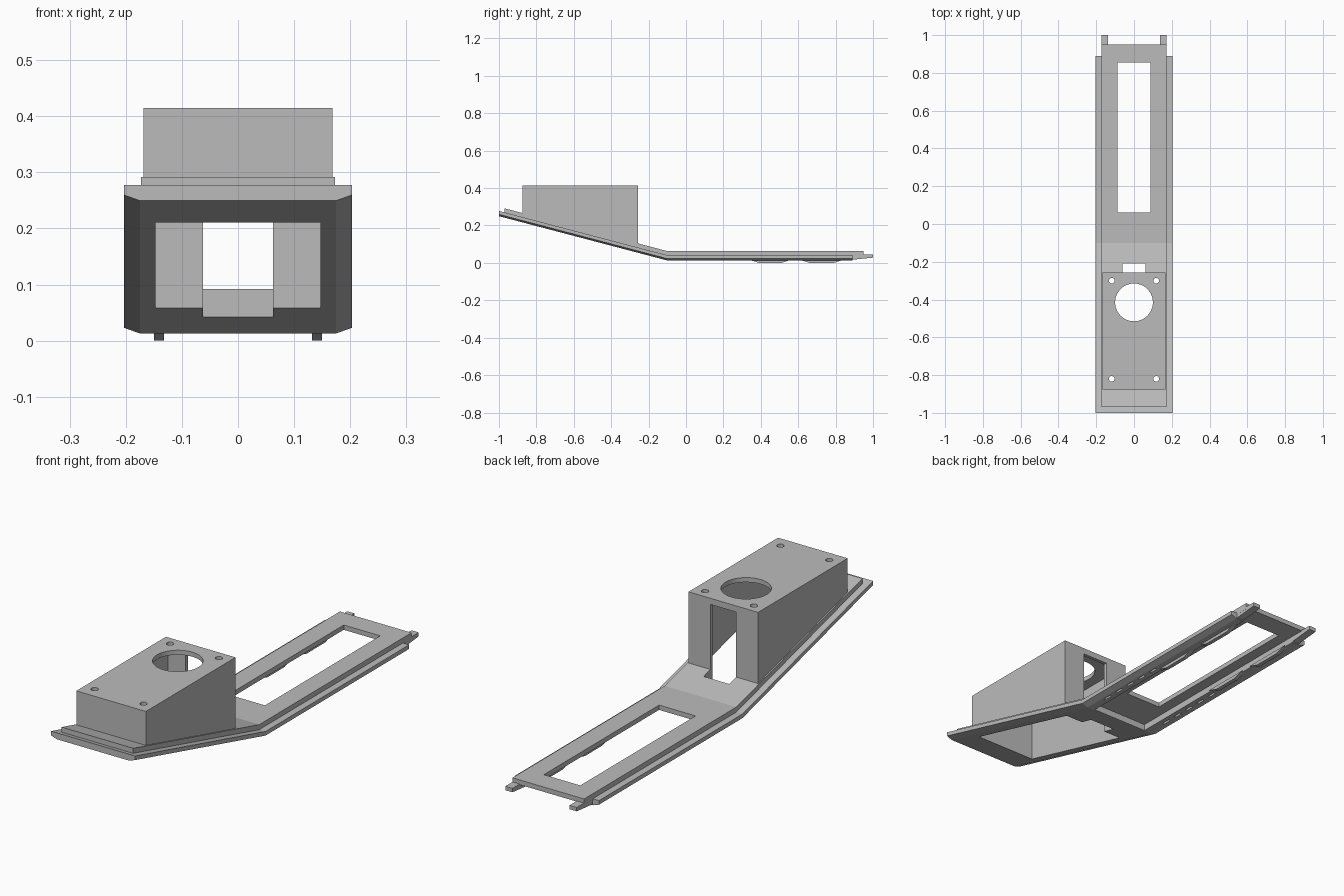
import bpy
import bmesh

cube = bpy.data.objects.get("Cube")
if cube:
    bpy.data.objects.remove(cube, do_unlink=True)

grey = bpy.data.materials.new("plain grey")
grey.use_nodes = True
colour = (0.5, 0.5, 0.5, 1)
grey.diffuse_color = colour
grey.node_tree.nodes["Principled BSDF"].inputs["Base Color"].default_value = colour

BEND = -0.1
SLOPE = 0.263


def rise(y):
    """Height gained by the sloping front half."""
    return max(0, BEND - y) * SLOPE


def finish(name, bm):
    bmesh.ops.recalc_face_normals(bm, faces=bm.faces)
    mesh = bpy.data.meshes.new(name)
    bm.to_mesh(mesh)
    bm.free()
    mesh.materials.append(grey)
    obj = bpy.data.objects.new(name, mesh)
    bpy.context.collection.objects.link(obj)
    return obj


def loft(name, sections):
    """Skin a list of closed cross-sections and cap both ends."""
    bm = bmesh.new()
    rings = [[bm.verts.new(p) for p in s] for s in sections]
    n = len(rings[0])
    for a, b in zip(rings, rings[1:]):
        for i in range(n):
            j = (i + 1) % n
            bm.faces.new((a[i], a[j], b[j], b[i]))
    bm.faces.new(rings[0])
    bm.faces.new(rings[-1])
    return finish(name, bm)


def bent_strip(name, section, stations):
    return loft(name, [[(x, y, z + rise(y)) for x, z in section] for y in stations])


def side_prism(name, profile, x0, x1):
    return loft(name, [[(x, y, z) for y, z in profile] for x in (x0, x1)])


def box(name, x0, x1, y0, y1, z0, z1):
    return side_prism(name, [(y0, z0), (y1, z0), (y1, z1), (y0, z1)], x0, x1)


def drill(x, y, radius, sides):
    bm = bmesh.new()
    bmesh.ops.create_cone(bm, cap_ends=True, segments=sides, radius1=radius,
                          radius2=radius, depth=0.1)
    bmesh.ops.translate(bm, verts=bm.verts, vec=(x, y, 0.41))
    return finish("drill", bm)


def combine(target, tool, operation):
    mod = target.modifiers.new("join", "BOOLEAN")
    mod.operation = operation
    mod.solver = "EXACT"
    mod.object = tool
    tool.hide_render = True
    bpy.context.view_layer.objects.active = target
    bpy.ops.object.modifier_apply(modifier=mod.name)
    bpy.data.objects.remove(tool, do_unlink=True)


# Bent flange with chamfered lower edges
W, C = 0.203, 0.175
body = bent_strip("bracket_body",
                  [(-W, 0.043), (-W, 0.025), (-C, 0.015),
                   (C, 0.015), (W, 0.025), (W, 0.043)],
                  (-1, BEND, 0.89))

# Narrower raised plate on top
P = 0.173
plate = bent_strip("raised_plate",
                   [(-P, 0.036), (P, 0.036), (P, 0.065), (-P, 0.065)],
                   (-0.97, BEND, 0.95))
combine(body, plate, "UNION")

# Housing block
front, back, top = -0.875, -0.257, 0.417
housing = side_prism("housing",
                     [(front, 0.05 + rise(front)), (back, 0.05 + rise(back)),
                      (back, top), (front, top)], -0.168, 0.168)
combine(body, housing, "UNION")

# Cavity, rear doorway, long window and underside pocket
for cutter in (box("cavity", -0.147, 0.147, -0.853, -0.272, -0.1, 0.397),
               box("doorway", -0.062, 0.062, -0.5, -0.21, -0.1, 0.39),
               box("window", -0.088, 0.088, 0.06, 0.855, -0.1, 0.2),
               box("pocket", -0.138, 0.138, -0.095, 1.1, -0.1, 0.044)):
    combine(body, cutter, "DIFFERENCE")

# Round opening and four screw holes in the housing roof
combine(body, drill(0, -0.415, 0.1, 48), "DIFFERENCE")
for x in (-0.118, 0.118):
    for y in (-0.82, -0.30):
        combine(body, drill(x, y, 0.015, 20), "DIFFERENCE")

for side, s in (("left", 1), ("right", -1)):
    # Shallow slots along the underside rail
    for i in range(5):
        y = 0.0 + i * 0.075
        slot = box("slot", s * 0.158, s * 0.168, y, y + 0.04, 0, 0.025)
        combine(body, slot, "DIFFERENCE")

    # Rear locating tab
    side_prism(side + "_rear_tab",
               [(0.85, 0.016), (0.9, 0.02), (1, 0.03), (1, 0.047), (0.85, 0.047)],
               s * 0.138, s * 0.1725)

    # Low snap ridges under the rail
    for part, y0, y1 in (("front", 0.34, 0.56), ("rear", 0.61, 0.84)):
        side_prism(side + "_" + part + "_ridge",
                   [(y0, 0.018), (y0 + 0.05, 0.002), (y1 - 0.05, 0.002), (y1, 0.018)],
                   s * 0.132, s * 0.15)

# Stand the lowest ridges on the ground
for obj in bpy.context.collection.objects:
    if obj.type == "MESH" and grey.name in obj.data.materials:
        obj.location.z -= 0.002
